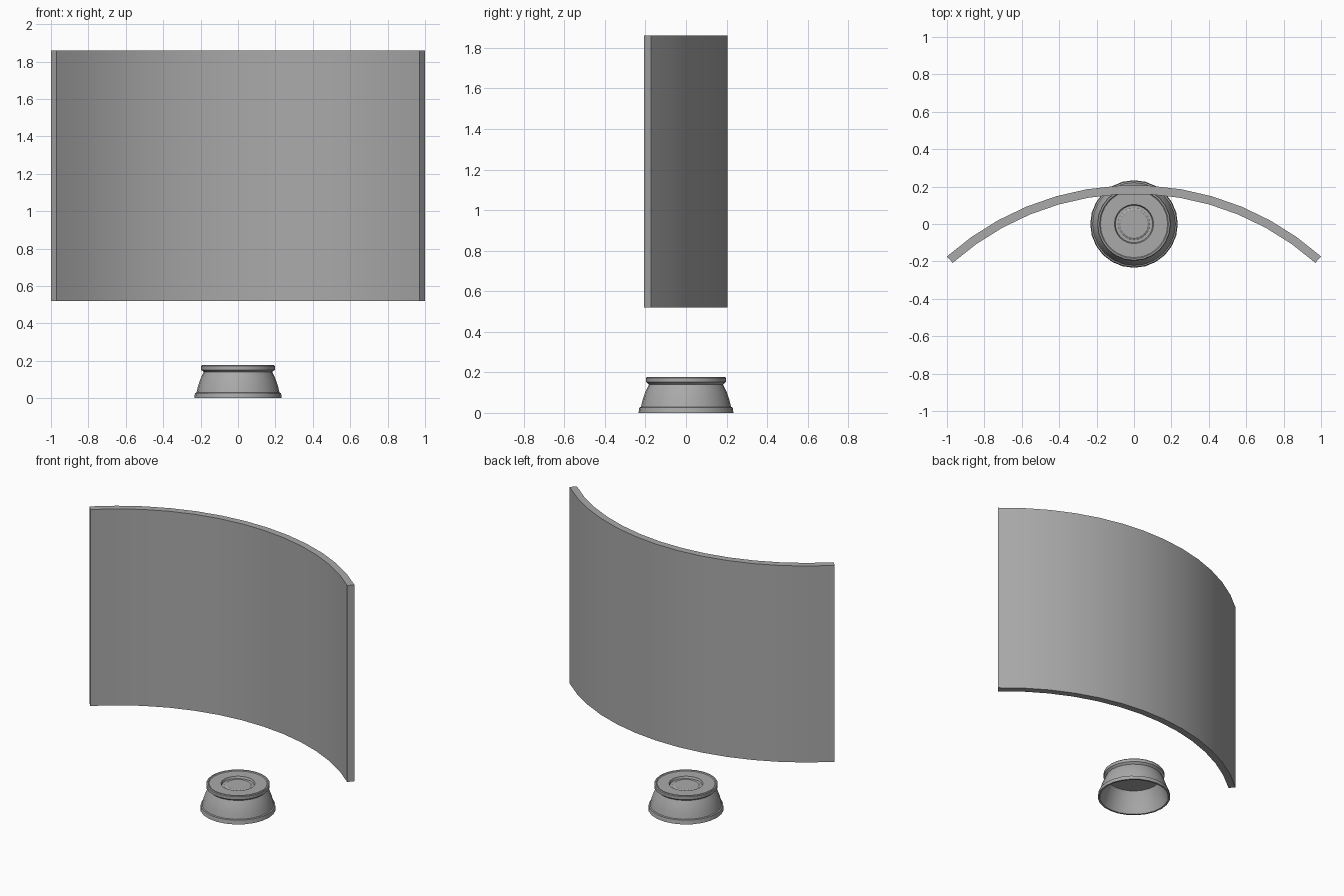
import bpy, bmesh, math
from mathutils import Vector

cube = bpy.data.objects.get("Cube")
if cube:
    bpy.data.objects.remove(cube, do_unlink=True)

grey = bpy.data.materials.new("neutral grey")
grey.use_nodes = True
grey.diffuse_color = (0.4, 0.4, 0.4, 1)
grey.node_tree.nodes["Principled BSDF"].inputs["Base Color"].default_value = grey.diffuse_color


def finish(name, bm, angle):
    """Turn a bmesh into a smooth-shaded object."""
    bmesh.ops.recalc_face_normals(bm, faces=bm.faces)
    mesh = bpy.data.meshes.new(name)
    bm.to_mesh(mesh)
    bm.free()
    mesh.materials.append(grey)
    obj = bpy.data.objects.new(name, mesh)
    bpy.context.collection.objects.link(obj)
    bpy.ops.object.select_all(action="DESELECT")
    obj.select_set(True)
    bpy.context.view_layer.objects.active = obj
    bpy.ops.object.shade_smooth_by_angle(angle=math.radians(angle))
    return obj


# Curved panel: an arc strip extruded upward
def curved_panel(radius, thickness, half_angle, back_y, bottom, top, segments):
    bm = bmesh.new()
    centre_y = back_y - radius
    rings = []
    for i in range(segments + 1):
        a = half_angle * (2 * i / segments - 1)
        rings.append([bm.verts.new((r * math.sin(a), centre_y + r * math.cos(a), z))
                      for r, z in ((radius, bottom), (radius, top),
                                   (radius - thickness, top), (radius - thickness, bottom))])
    for a, b in zip(rings, rings[1:]):
        for k in range(4):
            n = (k + 1) % 4
            bm.faces.new((a[k], a[n], b[n], b[k]))
    bm.faces.new(rings[0])
    bm.faces.new(rings[-1])
    finish("curved_panel", bm, 30)


# Hollow round base: a closed wall profile spun around the vertical axis
def round_base(profile, sides):
    bm = bmesh.new()
    verts = [bm.verts.new((r, 0, z)) for r, z in profile]
    edges = [bm.edges.new(pair) for pair in zip(verts, verts[1:])]
    bmesh.ops.spin(bm, geom=verts + edges, cent=(0, 0, 0), axis=(0, 0, 1),
                   angle=math.tau, steps=sides, use_duplicate=False)
    bmesh.ops.remove_doubles(bm, verts=bm.verts, dist=0.0005)
    finish("round_base", bm, 35)


curved_panel(1.505, 0.046, math.asin(1 / 1.505), 0.207, 0.52, 1.86, 13)

outer = [(0, 0.165), (0.075, 0.165), (0.085, 0.158), (0.1, 0.158), (0.105, 0.172),
         (0.18, 0.172), (0.185, 0.177), (0.193, 0.177), (0.197, 0.172), (0.197, 0.152),
         (0.19, 0.146), (0.183, 0.14), (0.2, 0.105), (0.213, 0.068), (0.222, 0.03),
         (0.23, 0.027), (0.234, 0)]
inner = [(0.222, 0), (0.208, 0.045), (0.192, 0.1), (0.172, 0.145), (0, 0.145)]
round_base(outer + inner, 24)
